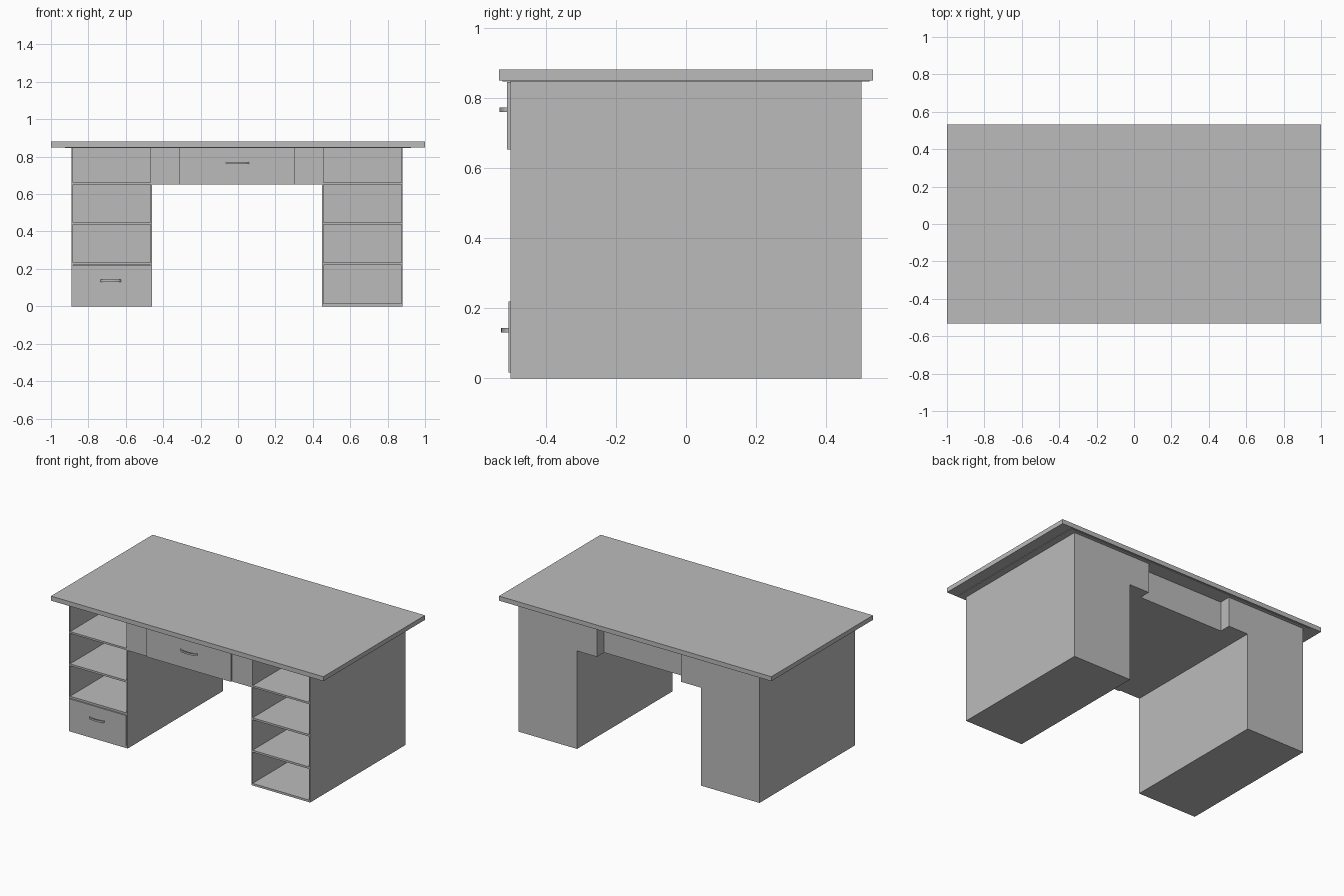
import bpy
import bmesh
import math

cube = bpy.data.objects.get("Cube")
if cube:
    bpy.data.objects.remove(cube, do_unlink=True)

grey = bpy.data.materials.new("plain grey")
grey.use_nodes = True
tone = (0.5, 0.5, 0.5, 1)
grey.diffuse_color = tone
grey.node_tree.nodes["Principled BSDF"].inputs["Base Color"].default_value = tone


def finish(name, bm):
    bmesh.ops.recalc_face_normals(bm, faces=bm.faces)
    mesh = bpy.data.meshes.new(name)
    bm.to_mesh(mesh)
    bm.free()
    mesh.materials.append(grey)
    obj = bpy.data.objects.new(name, mesh)
    bpy.context.collection.objects.link(obj)
    return obj


def box(name, x, y, z):
    bm = bmesh.new()
    bmesh.ops.create_cube(bm, size=1)
    for v in bm.verts:
        for i, (low, high) in enumerate((x, y, z)):
            v.co[i] = low if v.co[i] < 0 else high
    return finish(name, bm)


def bow_handle(name, x, y, z, half, reach):
    """Flat curved pull: an arched strip extruded upwards."""
    bm = bmesh.new()
    steps = 10
    angles = [math.pi * i / steps for i in range(steps + 1)]
    outer = [(half * math.cos(a), reach * math.sin(a)) for a in angles]
    inner = [(half * 0.86 * math.cos(a), reach * 0.6 * math.sin(a)) for a in angles]
    rings = []
    for px, py in zip(outer, inner):
        rings.append([bm.verts.new((x + p[0], y - p[1], z + dz))
                      for p, dz in ((px, -0.006), (px, 0.006), (py, 0.006), (py, -0.006))])
    for a, b in zip(rings, rings[1:]):
        for i in range(4):
            j = (i + 1) % 4
            bm.faces.new((a[i], a[j], b[j], b[i]))
    bm.faces.new(rings[0])
    bm.faces.new(rings[-1])
    return finish(name, bm)


FRONT, BACK, TOP = -0.5, 0.5, 0.847
WALL = 0.007

# Worktop and the thin packing panel below it
box("worktop", (-1, 1), (-0.533, 0.533), (0.85, 0.88))
box("worktop_underlay", (-0.925, 0.925), (-0.523, 0.523), (TOP, 0.85))

# Pedestals with open compartments
shelves = ((0, 0.014), (0.221, 0.234), (0.436, 0.449), (0.651, 0.663))
for side, x0, x1 in (("right", -0.89, -0.46), ("left", 0.45, 0.88)):
    box(side + "_pedestal_wall_a", (x0, x0 + WALL), (FRONT, BACK), (0, TOP))
    box(side + "_pedestal_wall_b", (x1 - WALL, x1), (FRONT, BACK), (0, TOP))
    inside = (x0 + WALL, x1 - WALL)
    box(side + "_pedestal_back", inside, (BACK - 0.012, BACK), (0, TOP))
    for n, z in enumerate(shelves):
        box(f"{side}_shelf_{n + 1}", inside, (FRONT, BACK - 0.012), z)

# Blocks joining the pedestals to the middle drawer
box("right_apron_block", (-0.46, -0.315), (FRONT, BACK), (0.65, TOP))
box("left_apron_block", (0.305, 0.45), (FRONT, BACK), (0.65, TOP))

# Middle drawer, set in from the back
box("middle_drawer_body", (-0.315, 0.305), (FRONT, 0.425), (0.65, TOP))
box("middle_drawer_front", (-0.315, 0.305), (-0.511, FRONT), (0.652, 0.845))
bow_handle("middle_drawer_handle", -0.003, -0.511, 0.766, 0.062, 0.021)

# Closed drawer at the foot of one pedestal
box("lower_drawer", (-0.882, -0.468), (-0.506, 0.47), (0.016, 0.219))
bow_handle("lower_drawer_handle", -0.68, -0.506, 0.137, 0.055, 0.021)
